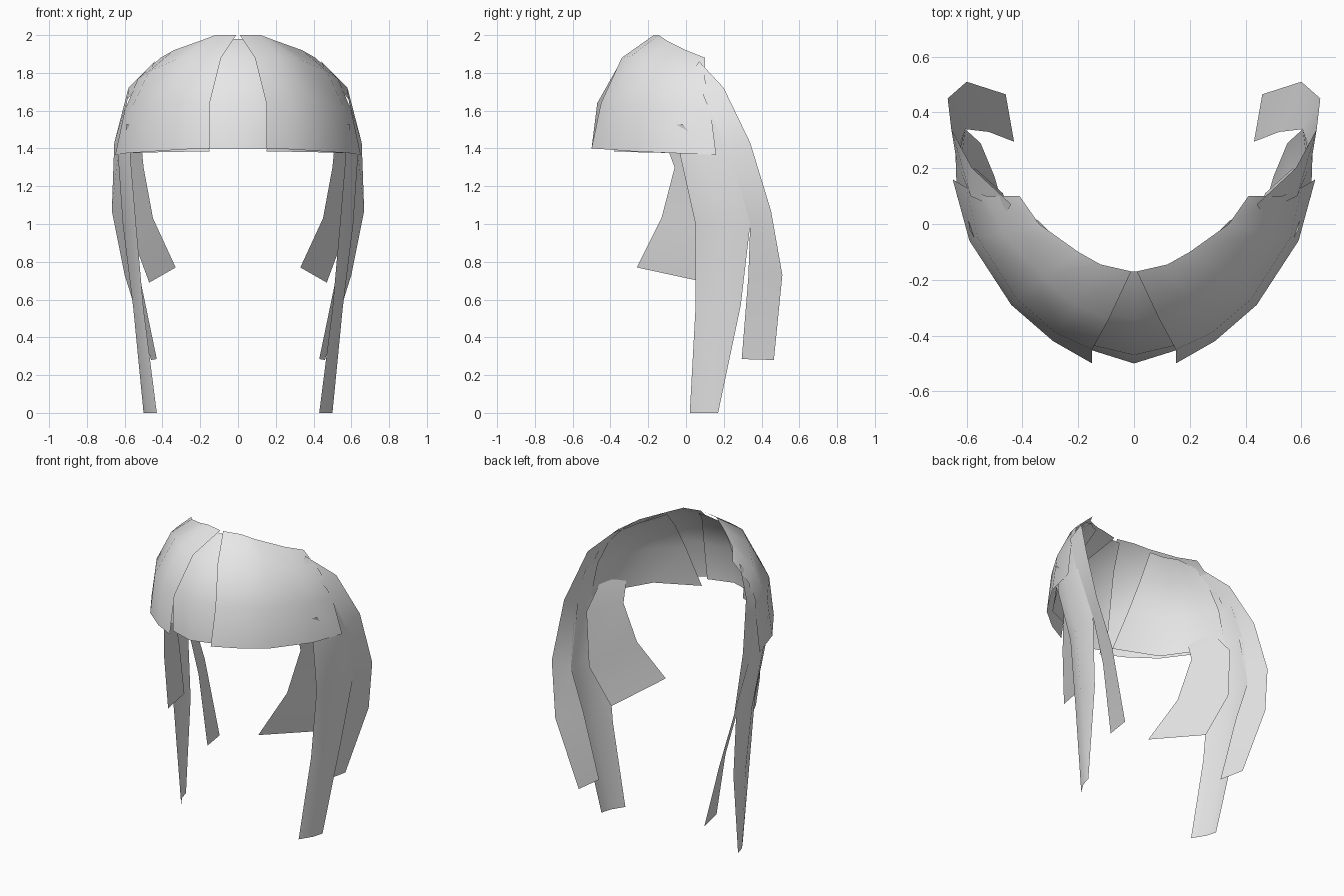
import bpy
import bmesh
import math
from mathutils import Vector

# Remove only the default cube
default_cube = bpy.data.objects.get("Cube")
if default_cube:
    bpy.data.objects.remove(default_cube, do_unlink=True)

# One plain hair colour
hair = bpy.data.materials.new("light_grey_hair")
hair.use_nodes = True
tint = (0.8, 0.8, 0.8, 1)
hair.diffuse_color = tint
hair.node_tree.nodes["Principled BSDF"].inputs["Base Color"].default_value = tint

HEAD_CORE = Vector((0, 0.1, 1.1))


def hair_sheet(name, strands):
    """Bridge root-to-tip strands into one thin sheet, mirrored across the head."""
    bm = bmesh.new()
    columns = [[bm.verts.new(point) for point in strand] for strand in strands]
    for left, right in zip(columns, columns[1:]):
        for row in range(len(left) - 1):
            bm.faces.new((left[row], left[row + 1], right[row + 1], right[row]))

    # Make the sheet face away from the head
    bm.normal_update()
    outward = sum(face.normal.dot(face.calc_center_median() - HEAD_CORE)
                  for face in bm.faces)
    if outward < 0:
        bmesh.ops.reverse_faces(bm, faces=bm.faces[:])

    mesh = bpy.data.meshes.new(name)
    bm.to_mesh(mesh)
    bm.free()
    mesh.materials.append(hair)
    sheet = bpy.data.objects.new(name, mesh)
    bpy.context.collection.objects.link(sheet)

    # Soft shading within each sheet
    bpy.ops.object.select_all(action="DESELECT")
    sheet.select_set(True)
    bpy.context.view_layer.objects.active = sheet
    bpy.ops.object.shade_smooth_by_angle(angle=math.radians(60))

    mirror = sheet.modifiers.new("mirror_left_right", "MIRROR")
    mirror.use_axis = (True, False, False)
    mirror.use_mirror_merge = True
    mirror.merge_threshold = 0.001
    return sheet


# Narrow panel down the middle of the forehead
hair_sheet("centre_fringe", [
    [(0, -.17, 1.98), (0, -.34, 1.87), (0, -.47, 1.64), (0, -.5, 1.4)],
    [(.03, -.17, 1.98), (.11, -.32, 1.87), (.17, -.43, 1.64), (.16, -.45, 1.4)],
])

# Wide outer panel from the parting round to the ear
hair_sheet("outer_side_fringe", [
    [(.01, -.17, 2), (.09, -.34, 1.88), (.15, -.45, 1.64), (.15, -.5, 1.4)],
    [(.12, -.145, 2), (.21, -.29, 1.89), (.28, -.39, 1.65), (.29, -.42, 1.395)],
    [(.2, -.1, 1.97), (.33, -.19, 1.87), (.42, -.27, 1.64), (.44, -.29, 1.385)],
    [(.34, 0, 1.92), (.47, -.03, 1.81), (.56, -.05, 1.62), (.59, -.06, 1.375)],
    [(.41, .1, 1.88), (.53, .1, 1.77), (.6, .13, 1.6), (.65, .16, 1.365)],
])

# Second layer tucked under the outer panel
hair_sheet("inner_side_fringe", [
    [(.21, -.1, 1.95), (.24, -.23, 1.82), (.22, -.31, 1.65), (.15, -.38, 1.385)],
    [(.28, -.05, 1.92), (.38, -.12, 1.81), (.42, -.2, 1.63), (.42, -.26, 1.38)],
    [(.34, .01, 1.9), (.45, 0, 1.79), (.54, -.02, 1.61), (.57, -.03, 1.375)],
    [(.43, .06, 1.85), (.51, .08, 1.76), (.58, .1, 1.6), (.63, .1, 1.365)],
])

# Short lock in front of the ear, tip swept forward
hair_sheet("cheek_lock", [
    [(.52, -.14, 1.51), (.5, -.06, 1.3), (.45, -.13, 1.03), (.33, -.26, .77)],
    [(.59, -.02, 1.53), (.61, .17, 1.3), (.57, .2, .96), (.47, .11, .69)],
])

# Longest lock, hanging beside the neck
hair_sheet("long_side_lock", [
    [(.55, -.03, 1.6), (.57, -.03, 1.36), (.54, .05, 1), (.5, .05, .55), (.43, .02, 0)],
    [(.59, .08, 1.6), (.635, .1, 1.36), (.61, .18, 1), (.555, .17, .56), (.48, .1, 0)],
    [(.6, .19, 1.6), (.64, .25, 1.36), (.605, .34, 1), (.55, .29, .57), (.5, .17, 0)],
])

# Rear lock, sweeping back from the crown and curling in at the tip
hair_sheet("rear_lock", [
    [(.46, .04, 1.82), (.585, .1, 1.66), (.635, .22, 1.38),
     (.605, .34, 1), (.52, .33, .72), (.43, .295, .285)],
    [(.44, .07, 1.86), (.58, .2, 1.72), (.655, .34, 1.43),
     (.668, .45, 1.07), (.6, .51, .73), (.46, .465, .28)],
])
